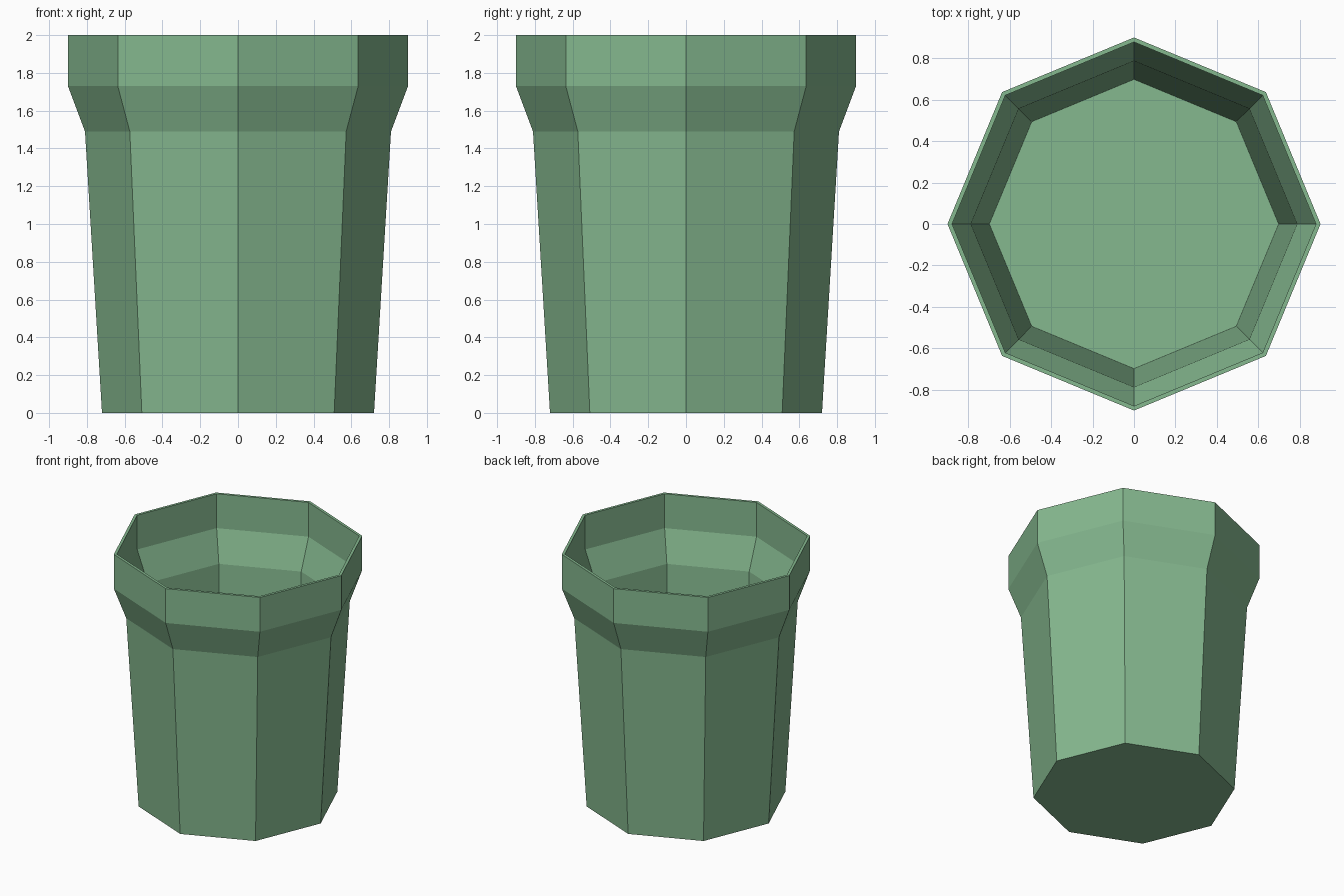
import bpy
import bmesh
from math import cos, sin, tau

if "Cube" in bpy.data.objects:
    bpy.data.objects.remove(bpy.data.objects["Cube"], do_unlink=True)

SIDES = 8

# One flat green for the whole pot
green = bpy.data.materials.new("sage_green")
green.use_nodes = True
colour = (0.235, 0.48, 0.275, 1)
green.diffuse_color = colour
green.node_tree.nodes["Principled BSDF"].inputs["Base Color"].default_value = colour

# Radius and height: up the outside, over the rim, down to the inner floor
profile = [(0.72, 0), (0.81, 1.49), (0.90, 1.73), (0.90, 2),
           (0.878, 2), (0.878, 1.73), (0.787, 1.49), (0.698, 0.02)]

bm = bmesh.new()
rings = [[bm.verts.new((r * cos(tau * i / SIDES), r * sin(tau * i / SIDES), z))
          for i in range(SIDES)] for r, z in profile]

# Walls between neighbouring rings
for low, high in zip(rings, rings[1:]):
    for i in range(SIDES):
        j = (i + 1) % SIDES
        bm.faces.new((low[i], low[j], high[j], high[i]))

# Underside and inner floor
bm.faces.new(list(reversed(rings[0])))
bm.faces.new(rings[-1])
bmesh.ops.recalc_face_normals(bm, faces=bm.faces[:])

mesh = bpy.data.meshes.new("octagonal_pot")
bm.to_mesh(mesh)
bm.free()
mesh.materials.append(green)
pot = bpy.data.objects.new("octagonal_pot", mesh)
bpy.context.collection.objects.link(pot)
